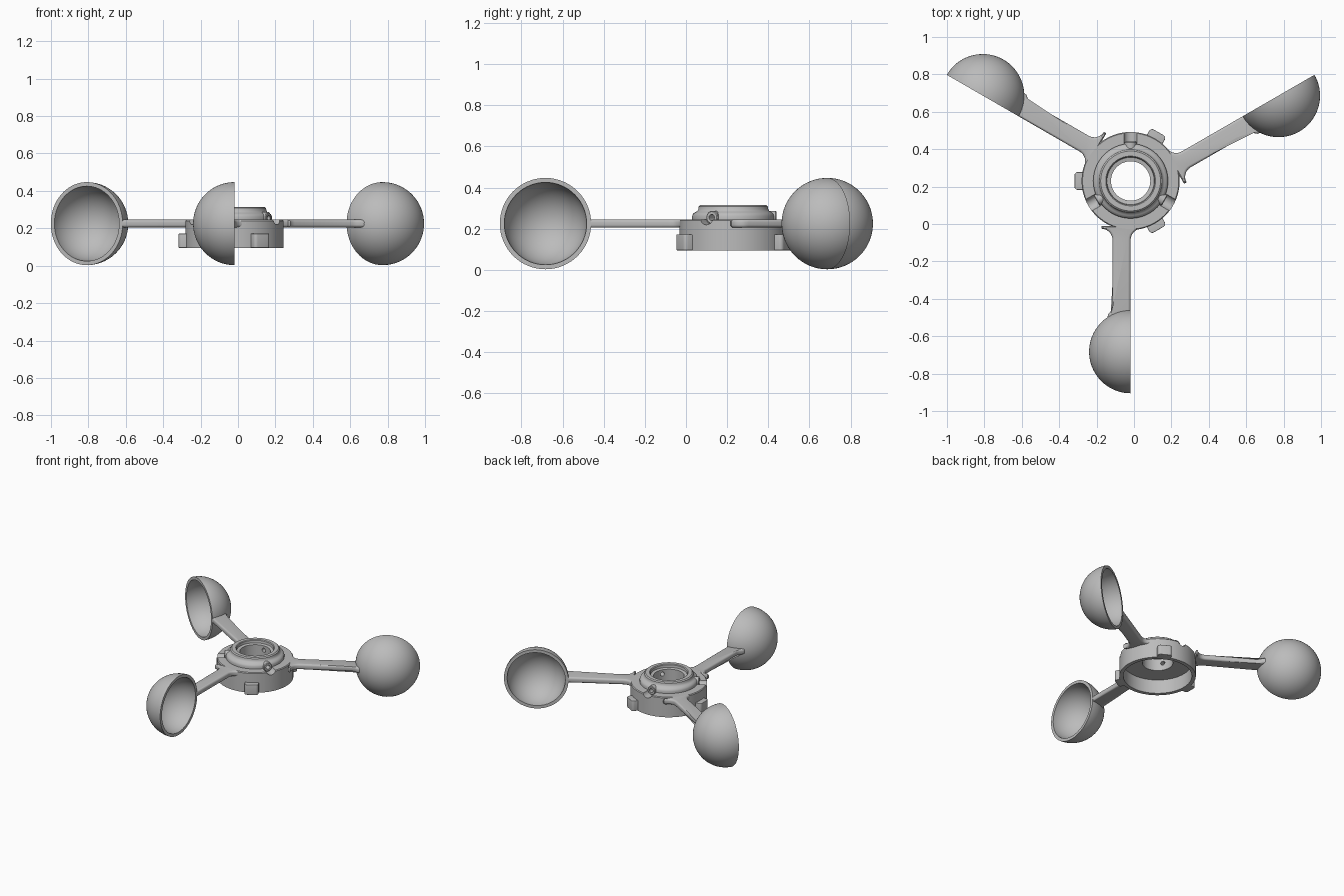
import bpy, bmesh, math
from mathutils import Matrix, Vector

if "Cube" in bpy.data.objects:
    bpy.data.objects.remove(bpy.data.objects["Cube"])

HUB = Matrix.Translation((-0.018, 0.23, 0))
CZ = 0.225                      # cup centre height
CUP_R, CUP_IN, REACH = 0.222, 0.2, 0.913

grey = bpy.data.materials.new("plain grey")
grey.diffuse_color = (0.5, 0.5, 0.5, 1)
grey.use_nodes = True
grey.node_tree.nodes["Principled BSDF"].inputs["Base Color"].default_value = grey.diffuse_color


def spin(deg):
    return HUB @ Matrix.Rotation(math.radians(deg), 4, 'Z')


def finish(name, bm, matrix, angle=35):
    bmesh.ops.recalc_face_normals(bm, faces=bm.faces)
    me = bpy.data.meshes.new(name)
    bm.to_mesh(me)
    bm.free()
    me.transform(matrix)
    ob = bpy.data.objects.new(name, me)
    bpy.context.collection.objects.link(ob)
    me.materials.append(grey)
    smooth(ob, angle)
    return ob


def smooth(ob, angle=35):
    bpy.ops.object.select_all(action='DESELECT')
    ob.select_set(True)
    bpy.context.view_layer.objects.active = ob
    bpy.ops.object.shade_smooth_by_angle(angle=math.radians(angle))


def lathe(name, profile, matrix, steps=96, closed=True):
    """Revolve (radius, height) points around the local z axis."""
    bm = bmesh.new()
    vs = [bm.verts.new((r, 0, z)) for r, z in profile]
    pairs = list(zip(vs, vs[1:])) + ([(vs[-1], vs[0])] if closed else [])
    es = [bm.edges.new(p) for p in pairs]
    bmesh.ops.spin(bm, geom=vs + es, cent=(0, 0, 0), axis=(0, 0, 1),
                   angle=math.tau, steps=steps, use_duplicate=False)
    bmesh.ops.remove_doubles(bm, verts=bm.verts, dist=1e-5)
    return finish(name, bm, matrix)


def plate(name, outline, z0, z1, bevel, matrix):
    """Extrude a plan outline and round its long edges."""
    bm = bmesh.new()
    f = bm.faces.new([bm.verts.new((x, y, z0)) for x, y in outline])
    ext = bmesh.ops.extrude_face_region(bm, geom=[f])
    bmesh.ops.translate(bm, vec=(0, 0, z1 - z0),
                        verts=[v for v in ext['geom'] if isinstance(v, bmesh.types.BMVert)])
    bmesh.ops.recalc_face_normals(bm, faces=bm.faces)
    edges = [e for e in bm.edges if abs(e.verts[0].co.z - e.verts[1].co.z) < 1e-6]
    bmesh.ops.bevel(bm, geom=edges, offset=bevel, segments=4, profile=0.5, affect='EDGES')
    return finish(name, bm, matrix)


def radial_rod(deg, z, r, x0, x1):
    bm = bmesh.new()
    bmesh.ops.create_cone(bm, cap_ends=True, segments=32, radius1=r, radius2=r, depth=x1 - x0)
    m = spin(deg) @ Matrix.Translation(((x0 + x1) / 2, 0, z)) @ Matrix.Rotation(math.pi / 2, 4, 'Y')
    return finish("cutter", bm, m)


def arc(cx, cy, r, a0, a1, n):
    return [(cx + r * math.cos(math.radians(a0 + (a1 - a0) * i / n)),
             cy + r * math.sin(math.radians(a0 + (a1 - a0) * i / n))) for i in range(n + 1)]


# hub: skirt with hollow underside, flat flange and stepped collar with bore
hub = lathe("hub", [(0.235, 0.095), (0.262, 0.095), (0.262, 0.24), (0.257, 0.246),
                    (0.2, 0.246), (0.2, 0.262), (0.195, 0.274), (0.184, 0.281),
                    (0.175, 0.286), (0.17, 0.295), (0.168, 0.308), (0.16, 0.315),
                    (0.133, 0.315), (0.128, 0.31), (0.126, 0.292), (0.105, 0.288),
                    (0.105, 0.2), (0.235, 0.2)], HUB)

# flange grooves and screw holes
for deg in (90, 210, 330):
    for z, r, x0, x1 in ((0.255, 0.036, 0.201, 0.3), (0.255, 0.015, 0.08, 0.25)):
        cut = radial_rod(deg, z, r, x0, x1)
        mod = hub.modifiers.new("cut", 'BOOLEAN')
        mod.operation, mod.solver, mod.object = 'DIFFERENCE', 'EXACT', cut
        bpy.ops.object.select_all(action='DESELECT')
        bpy.context.view_layer.objects.active = hub
        hub.select_set(True)
        bpy.ops.object.modifier_apply(modifier=mod.name)
        bpy.data.objects.remove(cut)
    # screw boss around each hole
    m = spin(deg) @ Matrix.Translation((0, 0, 0.255)) @ Matrix.Rotation(math.pi / 2, 4, 'Y')
    lathe("screw_boss", [(0.015, 0.16), (0.032, 0.16), (0.032, 0.206),
                         (0.028, 0.21), (0.015, 0.21)], m, steps=32)
smooth(hub)

# tabs on the skirt
for deg in (60, 180, 300):
    outline = ([(0.245, -0.048)] + arc(0.282, -0.03, 0.018, -90, 0, 5)
               + arc(0.282, 0.03, 0.018, 0, 90, 5) + [(0.245, 0.048)])
    plate("skirt_tab", outline, 0.095, 0.172, 0.004, spin(deg))

# arms with flared roots, and hollow half-sphere cups
arm_outline = ([(0.24, 0.055)] + arc(0.315, 0.06, 0.06, 180, 270, 8)
               + [(0.705, 0.0), (0.735, -0.125), (0.712, -0.12), (0.695, -0.105), (0.67, -0.097)]
               + arc(0.315, -0.157, 0.06, 90, 180, 8) + [(0.24, -0.155), (0.24, -0.05)])
cup_profile = arc(0, 0, CUP_R, 90, 0, 32) + arc(0, 0, CUP_IN, 0, 90, 32)
for deg in (-90, 30, 150):
    plate("arm", arm_outline, 0.205, 0.246, 0.014, spin(deg))
    m = spin(deg) @ Matrix.Translation((REACH, 0, CZ)) @ Matrix.Rotation(math.pi / 2, 4, 'X')
    lathe("cup", cup_profile, m, steps=64, closed=False)
